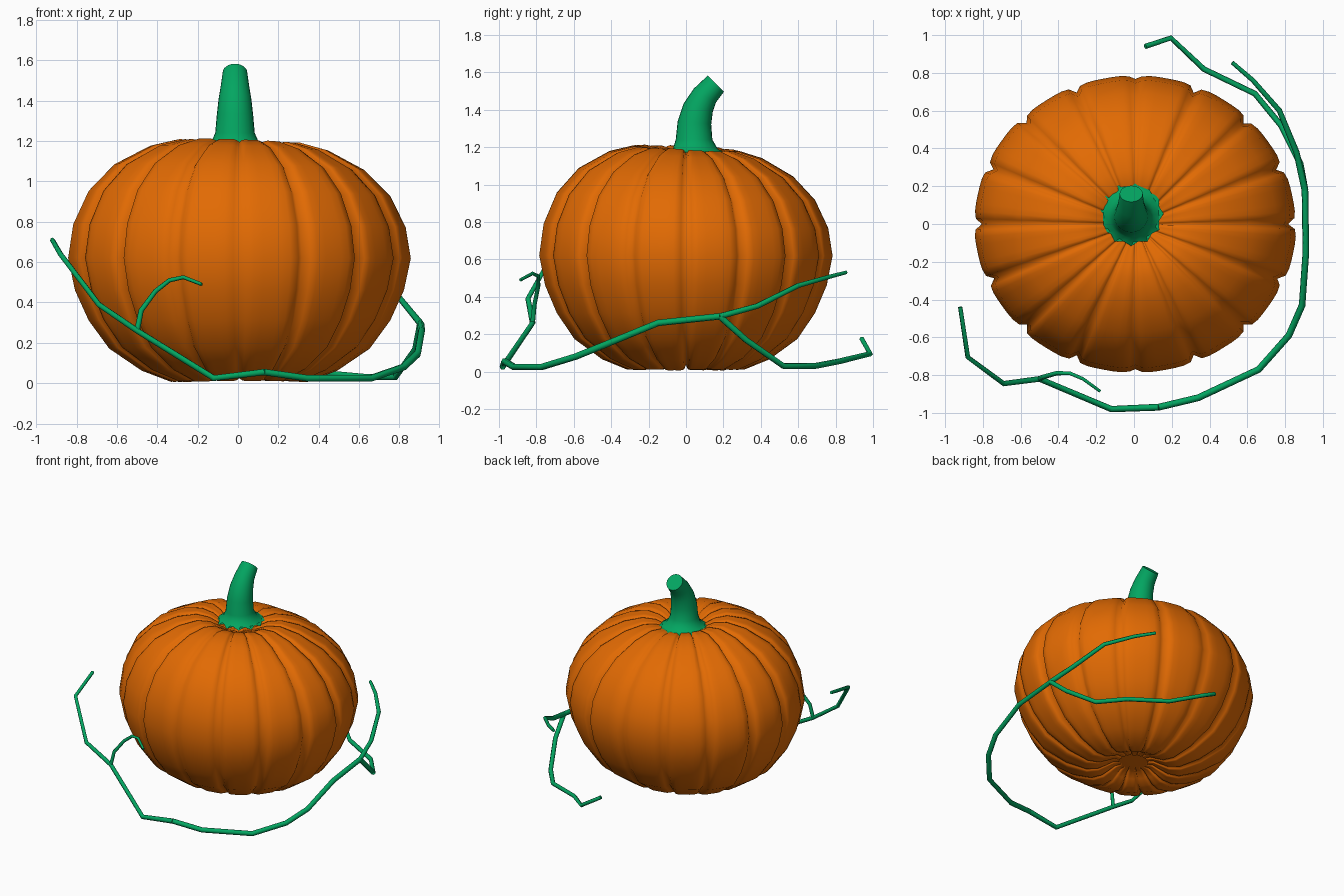
import bpy, math, random
from mathutils import Vector, Matrix

if "Cube" in bpy.data.objects:
    bpy.data.objects.remove(bpy.data.objects["Cube"])

random.seed(4)


def material(name, rgb):
    m = bpy.data.materials.new(name)
    m.diffuse_color = (*rgb, 1)
    m.use_nodes = True
    m.node_tree.nodes["Principled BSDF"].inputs["Base Color"].default_value = m.diffuse_color
    return m


ORANGE = material("pumpkin orange", (0.76, 0.145, 0.001))
GREEN = material("stem green", (0.001, 0.38, 0.12))


def loft(name, rings, mat, angle):
    """Skin a list of closed rings and cap both ends."""
    n = len(rings[0])
    verts = [p for ring in rings for p in ring]
    faces = []
    for i in range(len(rings) - 1):
        for j in range(n):
            k = (j + 1) % n
            faces.append((i * n + j, i * n + k, (i + 1) * n + k, (i + 1) * n + j))
    faces.append(tuple(reversed(range(n))))
    last = (len(rings) - 1) * n
    faces.append(tuple(range(last, last + n)))
    me = bpy.data.meshes.new(name)
    me.from_pydata(verts, [], faces)
    me.materials.append(mat)
    ob = bpy.data.objects.new(name, me)
    bpy.context.collection.objects.link(ob)
    bpy.ops.object.select_all(action='DESELECT')
    ob.select_set(True)
    bpy.context.view_layer.objects.active = ob
    bpy.ops.object.shade_smooth_by_angle(angle=math.radians(angle))
    return ob


# Pumpkin: squashed body of 16 ribs with soft V valleys and dimpled poles
RIBS = 16
SHALLOW = (4, 12)  # front and back valleys are gentler
profile = [(0.12, 0.06), (0.17, 0.06), (0.23, 0.035), (0.30, 0.008), (0.40, 0.005),
           (0.57, 0.06), (0.76, 0.17), (0.88, 0.31), (0.96, 0.46), (1.0, 0.62),
           (0.97, 0.78), (0.88, 0.94), (0.73, 1.07), (0.52, 1.165), (0.36, 1.2),
           (0.25, 1.19), (0.15, 1.15), (0.04, 1.12)]
rib = [(0.0, 0.948), (0.1, 0.988), (0.22, 0.994), (0.36, 0.993),
       (0.5, 0.992), (0.64, 0.993), (0.78, 0.993), (0.91, 0.985)]
rib_size = [random.uniform(0.995, 1.005) for _ in range(RIBS)]
rings = []
for r, z in profile:
    ring = []
    for i in range(RIBS):
        for u, f in rib:
            if u == 0 and i in SHALLOW:
                f = 0.97
            a = math.tau * (i + u) / RIBS
            s = f * rib_size[i]
            x = 0.007 + 0.855 * r * s * math.cos(a)
            y = 0.795 * r * s * math.sin(a)
            lean = max(0, z - 0.6) / 0.6 * (0.03 * x + 0.05 * y)
            ring.append((x, y, max(0, 0.6 + (z - 0.6) * s - lean)))
    rings.append(ring)
loft("pumpkin_body", rings, ORANGE, 180)

# Stem: jagged flared foot, bending towards the back; (y, z, radius, tilt)
SIDES = 24
stem = [(0.055, 1.16, 0.172, 0), (0.05, 1.19, 0.12, 0), (0.043, 1.24, 0.098, 0),
        (0.045, 1.33, 0.09, 5), (0.065, 1.41, 0.081, 16), (0.1, 1.475, 0.07, 32),
        (0.16, 1.54, 0.061, 45)]
rings = []
for i, (y, z, r, tilt) in enumerate(stem):
    rot = Matrix.Rotation(-math.radians(tilt), 3, 'X')
    ring = []
    for j in range(SIDES):
        a = math.tau * j / SIDES
        tooth = j % 2 if i == 0 else 0
        rr = r - 0.02 * tooth
        p = rot @ Vector((rr * math.cos(a), rr * math.sin(a), 0.015 * tooth))
        ring.append(p + Vector((-0.015, y, z)))
    rings.append(ring)
loft("stem", rings, GREEN, 50)


# Vines: angular tapered tubes
def vine(name, points, r0, r1):
    cu = bpy.data.curves.new(name, 'CURVE')
    cu.dimensions = '3D'
    cu.bevel_depth = 1
    cu.bevel_resolution = 1
    cu.use_fill_caps = True
    sp = cu.splines.new('POLY')
    sp.points.add(len(points) - 1)
    for i, p in enumerate(points):
        sp.points[i].co = (*p, 1)
        sp.points[i].radius = r0 + (r1 - r0) * i / (len(points) - 1)
    cu.materials.append(GREEN)
    ob = bpy.data.objects.new(name, cu)
    bpy.context.collection.objects.link(ob)
    bpy.ops.object.select_all(action='DESELECT')
    ob.select_set(True)
    bpy.context.view_layer.objects.active = ob
    bpy.ops.object.convert(target='MESH')
    bpy.ops.object.shade_smooth_by_angle(angle=math.radians(65))


fork_left = (-0.5, -0.82, 0.26)
fork_right = (0.905, 0.18, 0.295)
front = (0.13, -0.97, 0.055)
vine("vine_left", [front, (-0.12, -0.98, 0.025), fork_left, (-0.69, -0.845, 0.39),
                   (-0.88, -0.705, 0.64), (-0.92, -0.44, 0.71)], 0.018, 0.012)
vine("vine_left_tendril", [fork_left, (-0.48, -0.81, 0.36), (-0.41, -0.79, 0.455),
                           (-0.34, -0.79, 0.51), (-0.27, -0.82, 0.525),
                           (-0.18, -0.885, 0.49)], 0.014, 0.009)
vine("vine_right", [front, (0.34, -0.92, 0.025), (0.66, -0.77, 0.025),
                    (0.82, -0.59, 0.08), (0.89, -0.43, 0.145), (0.91, -0.15, 0.26),
                    fork_right], 0.018, 0.018)
vine("vine_upper_branch", [fork_right, (0.86, 0.38, 0.35), (0.77, 0.6, 0.46),
                           (0.63, 0.76, 0.505), (0.52, 0.855, 0.53)], 0.018, 0.011)
vine("vine_lower_branch", [fork_right, (0.88, 0.32, 0.17), (0.78, 0.52, 0.03),
                           (0.64, 0.69, 0.03), (0.37, 0.82, 0.055),
                           (0.195, 0.985, 0.095), (0.06, 0.94, 0.175)], 0.018, 0.014)
